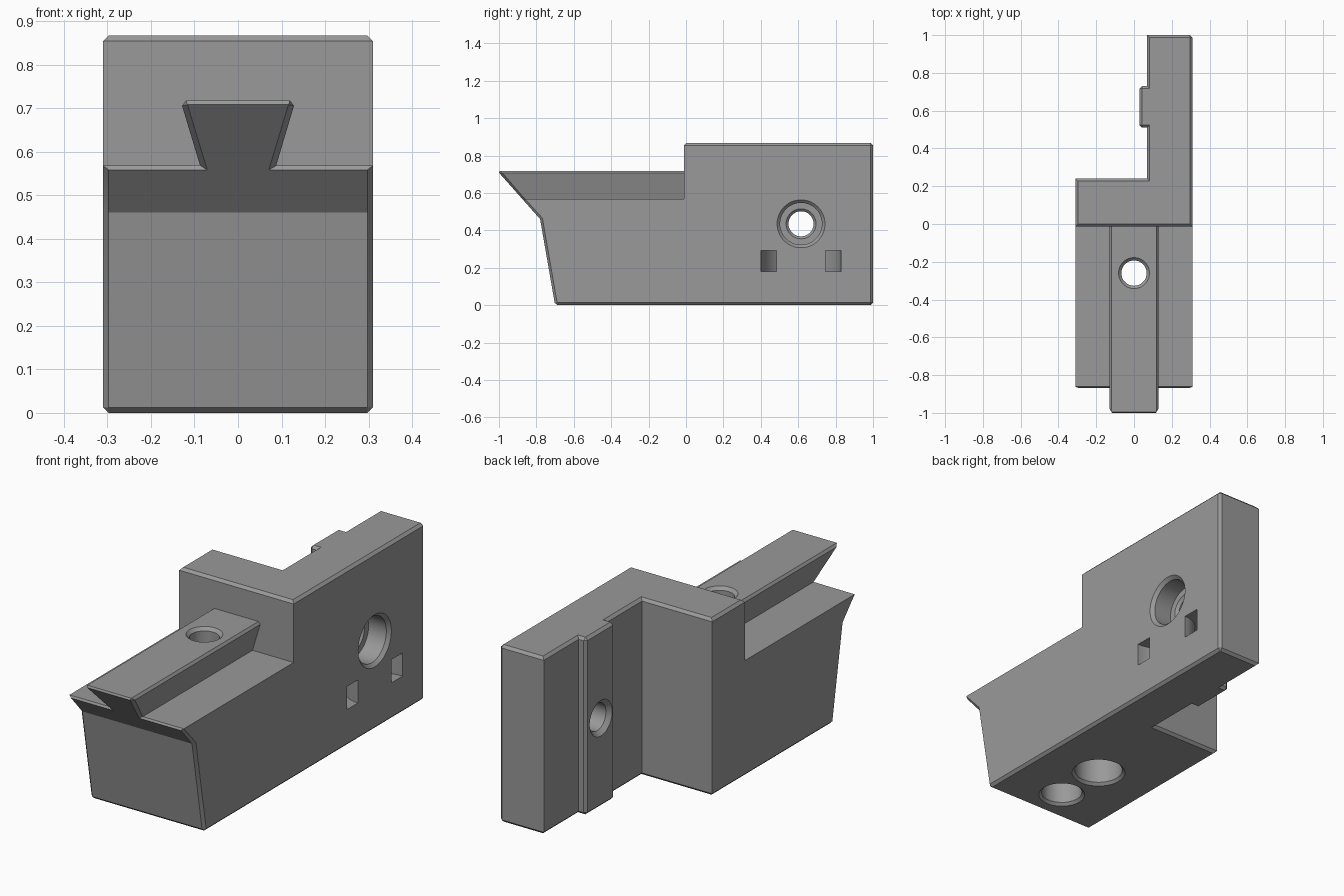
import bpy, bmesh, math
from mathutils import Matrix, Vector

if "Cube" in bpy.data.objects:
    bpy.data.objects.remove(bpy.data.objects["Cube"])

BEVEL = 0.013
TOP, RAIL, DECK = 0.867, 0.718, 0.568   # block top, rail top, deck heights
WALL = -0.012                           # front wall of the tall block


def make(name, bm):
    bmesh.ops.recalc_face_normals(bm, faces=bm.faces)
    me = bpy.data.meshes.new(name)
    bm.to_mesh(me)
    bm.free()
    ob = bpy.data.objects.new(name, me)
    bpy.context.collection.objects.link(ob)
    return ob


def prism(name, pts, axis, lo, hi):
    """Extrude a 2D outline along one axis."""
    def place(p, t):
        c = list(p)
        c.insert(axis, t)
        return c
    bm = bmesh.new()
    a = [bm.verts.new(place(p, lo)) for p in pts]
    b = [bm.verts.new(place(p, hi)) for p in pts]
    bm.faces.new(a)
    bm.faces.new(b[::-1])
    n = len(pts)
    for i in range(n):
        j = (i + 1) % n
        bm.faces.new((a[i], a[j], b[j], b[i]))
    return make(name, bm)


def lathe(name, prof, matrix, closed=False):
    """Revolve (radius, height) points around local z."""
    bm = bmesh.new()
    vs = [bm.verts.new((r, 0, h)) for r, h in prof]
    es = [bm.edges.new(p) for p in zip(vs, vs[1:])]
    if closed:
        es.append(bm.edges.new((vs[-1], vs[0])))
    bmesh.ops.spin(bm, geom=vs + es, cent=(0, 0, 0), axis=(0, 0, 1),
                   angle=2 * math.pi, steps=64, use_duplicate=False)
    bmesh.ops.remove_doubles(bm, verts=bm.verts, dist=1e-5)
    bmesh.ops.transform(bm, matrix=matrix, verts=bm.verts)
    return make(name, bm)


def cut(target, cutter):
    cutter.hide_render = True
    mod = target.modifiers.new("cut", 'BOOLEAN')
    mod.operation = 'DIFFERENCE'
    mod.solver = 'EXACT'
    mod.object = cutter
    bpy.context.view_layer.objects.active = target
    bpy.ops.object.modifier_apply(modifier=mod.name)
    bpy.data.objects.remove(cutter)


# Main block from its side outline
body = prism("mount_block", [(-0.70, 0), (1, 0), (1, TOP), (WALL, TOP), (WALL, RAIL),
                             (-1.0085, RAIL), (-0.78, 0.46)], 0, -0.31, 0.31)

# Dovetail rail: cut away both sides above the deck
for s in (1, -1):
    cut(body, prism("rail_cutter", [(s * 0.087, DECK), (s * 0.5, DECK), (s * 0.5, 0.8),
                                    (s * 0.157, 0.8)], 1, -1.2, WALL))

# Rear notch, leaving the side plate with its upright ridge
cut(body, prism("notch_cutter", [(-0.5, 0.24), (0.07, 0.24), (0.07, 0.51), (0.03, 0.51),
                                 (0.03, 0.73), (0.07, 0.73), (0.07, 1.2), (-0.5, 1.2)],
                2, -0.2, 1.2))

# Chamfer the outer edges
bm = bmesh.new()
bm.from_mesh(body.data)
bmesh.ops.remove_doubles(bm, verts=bm.verts, dist=1e-5)
bmesh.ops.dissolve_limit(bm, angle_limit=0.01, verts=bm.verts, edges=bm.edges)
bm.normal_update()


def slanted(f):
    n = f.normal
    return n.y < -0.3 and n.z < -0.1 and abs(n.x) < 0.01


def wants_chamfer(e):
    if len(e.link_faces) != 2 or e.calc_face_angle(0) < 0.05:
        return False
    a, b = (v.co for v in e.verts)

    def on(axis, value):
        return abs(a[axis] - value) < 1e-3 and abs(b[axis] - value) < 1e-3
    rail_side = on(2, RAIL) and abs(a.x - b.x) < 1e-3
    back_corner = on(0, 0.31) and on(1, 1)
    ridge = on(0, 0.03)
    front = sum(slanted(f) for f in e.link_faces) == 1
    return on(2, 0) or on(2, TOP) or rail_side or back_corner or ridge or front


bmesh.ops.bevel(bm, geom=[e for e in bm.edges if wants_chamfer(e)], offset=BEVEL,
                offset_type='OFFSET', segments=1, profile=0.5, affect='EDGES',
                clamp_overlap=False)
bmesh.ops.recalc_face_normals(bm, faces=bm.faces)
bm.to_mesh(body.data)
bm.free()

# Counterbored screw hole through the side plate
sideways = Matrix.Translation(Vector((0, 0.615, 0.435))) @ Matrix.Rotation(math.pi / 2, 4, 'Y')
cut(body, lathe("side_hole_cutter", [(0, 0), (0.117, 0), (0.067, 0.05), (0.067, 0.185),
                                     (0.08, 0.198), (0.112, 0.198), (0.112, 0.294),
                                     (0.138, 0.32), (0, 0.32)], sideways))

# Counterbored screw hole up through the rail
cut(body, lathe("rail_hole_cutter", [(0, -0.01), (0.135, -0.01), (0.112, 0.013), (0.112, 0.45),
                                     (0.067, 0.45), (0.067, 0.703), (0.092, 0.728),
                                     (0, 0.728)], Matrix.Translation((0, -0.26, 0))))

# Blind hole in the underside
cut(body, lathe("blind_hole_cutter", [(0, -0.01), (0.118, -0.01), (0.095, 0.013),
                                      (0.095, 0.4), (0, 0.4)],
                Matrix.Translation((0, -0.53, 0))))

# Curved strap channel joining two openings in the side
cut(body, lathe("strap_slot_cutter", [(0.13, 0.18), (0.215, 0.18), (0.215, 0.293),
                                      (0.13, 0.293)],
                Matrix.Translation((0.31, 0.615, 0)), closed=True))

# Single grey finish
mat = bpy.data.materials.new("grey")
mat.diffuse_color = (0.32, 0.32, 0.32, 1)
mat.use_nodes = True
mat.node_tree.nodes["Principled BSDF"].inputs["Base Color"].default_value = mat.diffuse_color
body.data.materials.clear()
body.data.materials.append(mat)
for p in body.data.polygons:
    p.material_index = 0
bpy.context.view_layer.objects.active = body
body.select_set(True)
bpy.ops.object.shade_smooth_by_angle(angle=math.radians(25))
